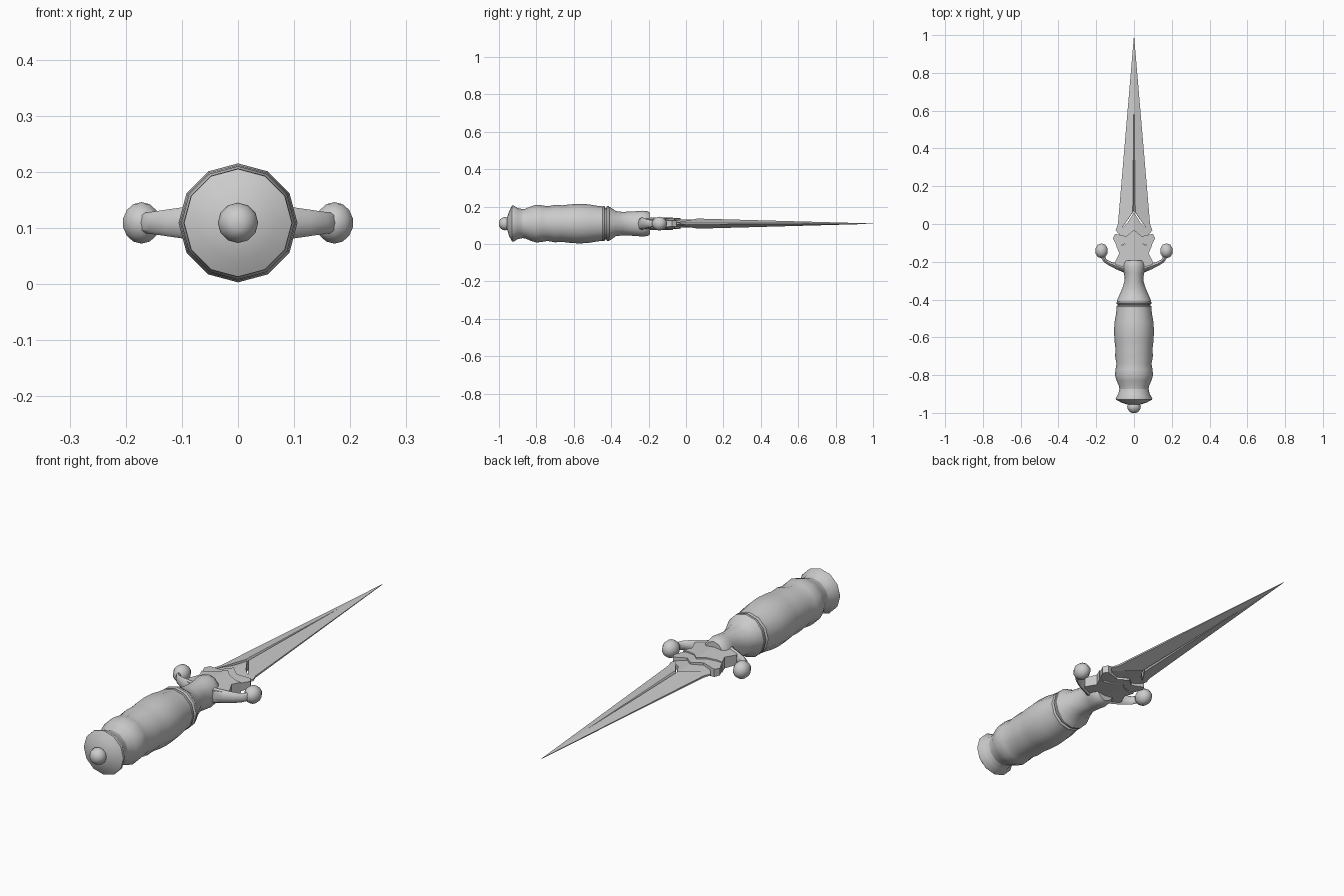
import bpy, bmesh, math
from mathutils import Vector

if "Cube" in bpy.data.objects:
    bpy.data.objects.remove(bpy.data.objects["Cube"])

CZ = 0.109  # height of the dagger's long axis


def finish(name, bm, smooth=None):
    bmesh.ops.remove_doubles(bm, verts=bm.verts, dist=1e-5)
    bmesh.ops.recalc_face_normals(bm, faces=bm.faces)
    me = bpy.data.meshes.new(name)
    bm.to_mesh(me)
    bm.free()
    ob = bpy.data.objects.new(name, me)
    bpy.context.collection.objects.link(ob)
    if smooth:
        bpy.ops.object.select_all(action='DESELECT')
        ob.select_set(True)
        bpy.context.view_layer.objects.active = ob
        bpy.ops.object.shade_smooth_by_angle(angle=math.radians(smooth))
    return ob


def skin(bm, rings):
    """Join closed rings of points and cap both ends."""
    rs = [[bm.verts.new(p) for p in r] for r in rings]
    n = len(rs[0])
    for a, b in zip(rs, rs[1:]):
        for i in range(n):
            j = (i + 1) % n
            bm.faces.new((a[i], a[j], b[j], b[i]))
    bm.faces.new(rs[0])
    bm.faces.new(rs[-1])


def lathe(name, profile, n=12, smooth=40):
    """Rings along y; each entry is (y, half width, half height)."""
    bm = bmesh.new()
    skin(bm, [[(rx * math.sin(math.tau * i / n), y,
                CZ + rz * math.cos(math.tau * i / n)) for i in range(n)]
              for y, rx, rz in profile])
    return finish(name, bm, smooth)


def ridged_plate(name, outline, ridge, slope):
    """Plate mirrored in x and z, highest along x = 0. Outline is the +x half."""
    bm = bmesh.new()
    for sx in (1, -1):
        loops = [[bm.verts.new((sx * x, y, CZ + sz * (ridge - slope * x)))
                  for x, y in outline] for sz in (1, -1)]
        for loop in loops:
            bm.faces.new(loop)
        a, b = loops
        for i in range(len(a) - 1):
            bm.faces.new((a[i], a[i + 1], b[i + 1], b[i]))
    return finish(name, bm)


def round_profile(pairs):
    return [(y, r, r) for y, r in pairs]


# Pommel: knob and flared cap
lathe("pommel_knob", round_profile([
    (-1.0, 0.012), (-0.993, 0.024), (-0.98, 0.033), (-0.967, 0.036),
    (-0.955, 0.032), (-0.945, 0.026)]), smooth=60)
lathe("pommel_cap", round_profile([
    (-0.957, 0.03), (-0.945, 0.068), (-0.93, 0.096), (-0.922, 0.097),
    (-0.90, 0.083), (-0.87, 0.077)]))

# Grip with finger swells
lathe("grip", round_profile([
    (-0.88, 0.077), (-0.86, 0.079), (-0.83, 0.092), (-0.80, 0.101),
    (-0.77, 0.098), (-0.74, 0.093), (-0.70, 0.100), (-0.66, 0.098),
    (-0.62, 0.103), (-0.57, 0.106), (-0.52, 0.103), (-0.48, 0.096),
    (-0.445, 0.092)]))

# Two collar rings over a thinner core
lathe("collar_core", round_profile([(-0.455, 0.084), (-0.40, 0.084)]))
for i, y in enumerate((-0.449, -0.426)):
    lathe(f"collar_ring_{i + 1}", round_profile([
        (y, 0.088), (y + 0.004, 0.093), (y + 0.013, 0.093), (y + 0.017, 0.088)]))

# Neck, pinched sideways
lathe("neck", [(-0.41, 0.091, 0.091), (-0.40, 0.088, 0.085),
               (-0.375, 0.077, 0.067), (-0.34, 0.062, 0.063),
               (-0.30, 0.049, 0.064), (-0.26, 0.053, 0.067),
               (-0.23, 0.062, 0.069), (-0.205, 0.057, 0.066),
               (-0.192, 0.046, 0.058)])

# Guard body, lugs and central spike of the blade root
ridged_plate("guard_body", [
    (0, -0.07), (0.03, -0.10), (0.068, -0.115), (0.095, -0.115),
    (0.078, -0.155), (0.102, -0.205), (0.085, -0.235), (0.05, -0.25),
    (0, -0.25)], 0.034, 0.12)
ridged_plate("guard_lugs", [
    (0, -0.03), (0.04, -0.065), (0.10, -0.052), (0.112, -0.075),
    (0.09, -0.12), (0.045, -0.105), (0.03, -0.11), (0, -0.085)], 0.029, 0.12)
ridged_plate("blade_root", [
    (0, 0.062), (0.035, 0.005), (0.085, -0.04), (0.075, -0.062),
    (0.04, -0.07), (0, -0.05)], 0.021, 0.19)

# Curved quillon arms with ball ends
path = [(0.05, -0.237, 0.020, 0.034), (0.09, -0.224, 0.016, 0.029),
        (0.125, -0.211, 0.011, 0.024), (0.152, -0.195, 0.010, 0.020),
        (0.168, -0.170, 0.011, 0.018), (0.172, -0.145, 0.014, 0.018)]
for side, sx in (("right", 1), ("left", -1)):
    bm = bmesh.new()
    rings = []
    for i, (x, y, w, h) in enumerate(path):
        p, q = path[max(i - 1, 0)], path[min(i + 1, len(path) - 1)]
        t = Vector((q[0] - p[0], q[1] - p[1])).normalized()
        rings.append([(sx * (x - t.y * w * math.cos(a)), y + t.x * w * math.cos(a),
                       CZ + h * math.sin(a))
                      for a in (math.tau * k / 8 for k in range(8))])
    skin(bm, rings)
    finish("quillon_arm_" + side, bm, 40)
    bm = bmesh.new()
    bmesh.ops.create_uvsphere(bm, u_segments=10, v_segments=7, radius=0.037)
    bmesh.ops.scale(bm, vec=(0.95, 1.1, 1), verts=bm.verts)
    bmesh.ops.translate(bm, vec=(sx * 0.172, -0.142, CZ), verts=bm.verts)
    finish("quillon_ball_" + side, bm, 60)

# Blade: diamond section, fuller groove, V-notched base
bm = bmesh.new()
for sx in (1, -1):
    for sz in (1, -1):
        def v(x, y, z):
            return bm.verts.new((sx * x, y, CZ + sz * z))
        tip, shoulder = v(0, 1, 0.001), v(0.085, 0.0, 0.004)
        flare, heel = v(0.097, -0.033, 0.003), v(0.084, -0.05, 0.006)
        ridge, ridge_end = v(0.007, 0.062, 0.027), v(0, 0.70, 0.009)
        floor = v(0, 0.07, 0.017)
        heel_in, flare_in, floor_in = v(0.084, -0.05, 0), v(0.097, -0.033, 0), v(0, 0.07, 0)
        shoulder_in, tip_in = v(0.085, 0, 0), v(0, 1, 0)
        bm.faces.new((tip, ridge_end, ridge, shoulder))
        bm.faces.new((shoulder, ridge, heel, flare))
        bm.faces.new((ridge, ridge_end, floor))
        bm.faces.new((heel, ridge, floor, floor_in, heel_in))
        bm.faces.new((flare, heel, heel_in, flare_in))
        bm.faces.new((shoulder, flare, flare_in, shoulder_in))
        bm.faces.new((tip, shoulder, shoulder_in, tip_in))
finish("blade", bm)
